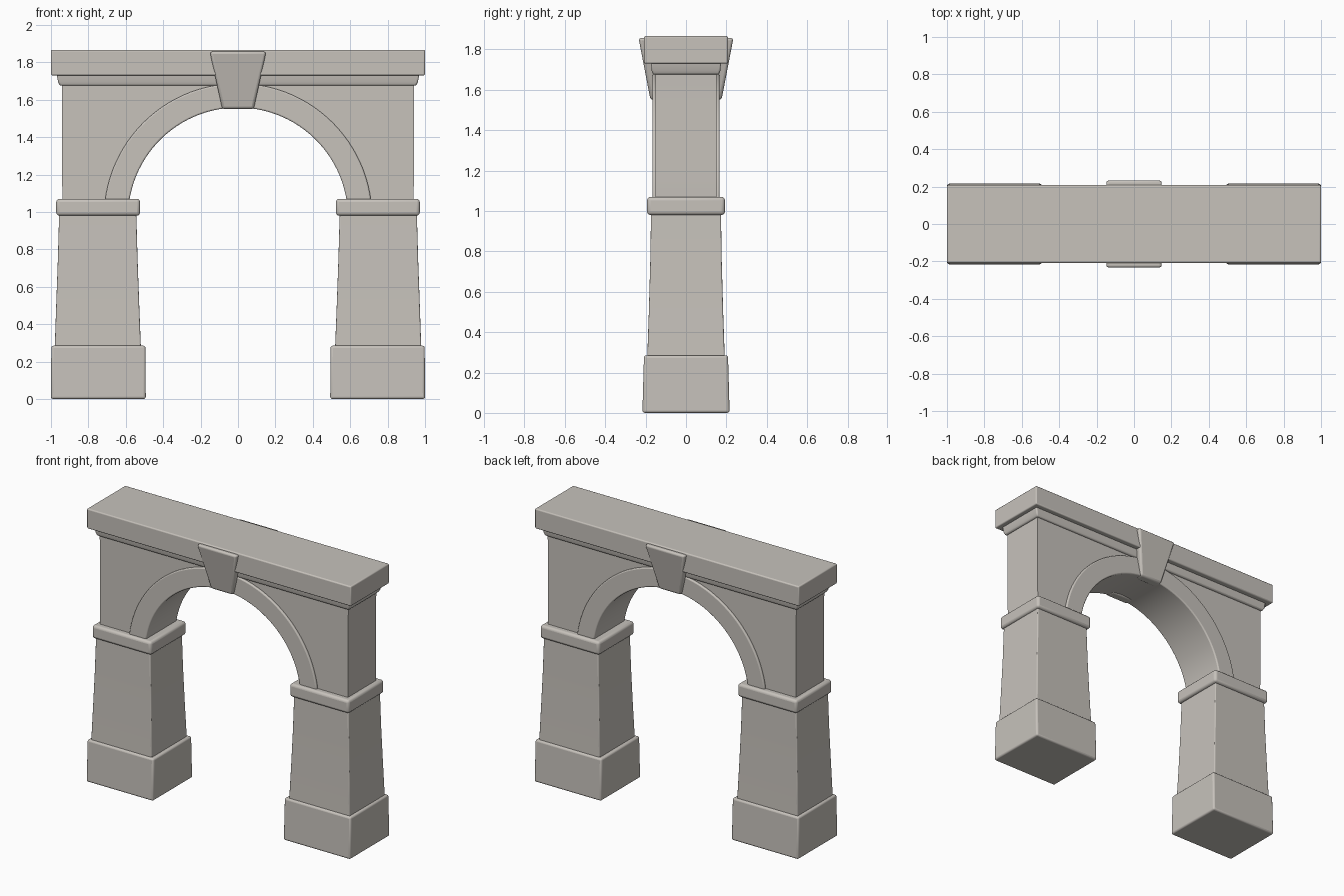
import bpy, bmesh, math

if "Cube" in bpy.data.objects:
    bpy.data.objects.remove(bpy.data.objects["Cube"])

stone = bpy.data.materials.new("warm grey stone")
stone.diffuse_color = (0.57, 0.54, 0.50, 1)
stone.use_nodes = True
stone.node_tree.nodes["Principled BSDF"].inputs["Base Color"].default_value = stone.diffuse_color


def finish(name, bm, bevel=0.0, segments=3):
    bmesh.ops.recalc_face_normals(bm, faces=bm.faces)
    mesh = bpy.data.meshes.new(name)
    bm.to_mesh(mesh)
    bm.free()
    obj = bpy.data.objects.new(name, mesh)
    bpy.context.collection.objects.link(obj)
    mesh.materials.append(stone)
    if bevel:
        mod = obj.modifiers.new("soft edges", 'BEVEL')
        mod.width = bevel
        mod.segments = segments
        mod.limit_method = 'ANGLE'
        mod.angle_limit = math.radians(40)
    bpy.ops.object.select_all(action='DESELECT')
    bpy.context.view_layer.objects.active = obj
    obj.select_set(True)
    bpy.ops.object.shade_smooth_by_angle(angle=math.radians(35))
    return obj


def stack(name, rings, bevel=0.0):
    """Block lofted through rectangles (z, x0, x1, y0, y1)."""
    bm = bmesh.new()
    loops = []
    for z, x0, x1, y0, y1 in rings:
        loops.append([bm.verts.new(p) for p in
                      ((x0, y0, z), (x1, y0, z), (x1, y1, z), (x0, y1, z))])
    for a, b in zip(loops, loops[1:]):
        for i in range(4):
            j = (i + 1) % 4
            bm.faces.new((a[i], a[j], b[j], b[i]))
    bm.faces.new(loops[0][::-1])
    bm.faces.new(loops[-1])
    return finish(name, bm, bevel)


def strip(name, inner, outer, y, bevel=0.0):
    """Solid between two matching x-z paths, from -y to y."""
    bm = bmesh.new()
    rows = [[bm.verts.new(p) for p in
             ((a[0], -y, a[1]), (b[0], -y, b[1]), (b[0], y, b[1]), (a[0], y, a[1]))]
            for a, b in zip(inner, outer)]
    for a, b in zip(rows, rows[1:]):
        for i in range(4):
            j = (i + 1) % 4
            bm.faces.new((a[i], a[j], b[j], b[i]))
    bm.faces.new(rows[0])
    bm.faces.new(rows[-1][::-1])
    return finish(name, bm, bevel)


def arc(radius, base, centre=0.97, n=48):
    start = math.asin((base - centre) / radius)
    return [(radius * math.cos(t), centre + radius * math.sin(t))
            for t in (start + (math.pi - 2 * start) * i / n for i in range(n + 1))]


# Piers: plinth, flared shaft and rounded capital on each side
for side, s in (("right", 1), ("left", -1)):
    def block(part, rings, bevel):
        stack(f"{side}_{part}",
              [(z, *sorted((s * a, s * b)), -y, y) for z, a, b, y in rings], bevel)
    block("plinth", [(0, 0.493, 1.0, 0.216), (0.285, 0.495, 0.998, 0.208)], 0.012)
    block("shaft", [(0.27, 0.519, 0.98, 0.192), (0.50, 0.528, 0.972, 0.184),
                    (0.75, 0.537, 0.963, 0.177), (1.0, 0.544, 0.956, 0.173)], 0.006)
    block("capital", [(0.98, 0.524, 0.972, 0.193), (1.07, 0.524, 0.972, 0.193)], 0.017)

# Spandrel wall around the arch
path = arc(0.64, 1.05)
edge = []
for x, z in path:
    k = min(0.94 / max(abs(x), 1e-6), (1.74 - 0.97) / max(z - 0.97, 1e-6))
    edge.append((x * k, 0.97 + (z - 0.97) * k))
# snap points at the corners and feet so the outline is rectangular
for sx in (1, -1):
    i = min(range(len(edge)), key=lambda n: math.dist(edge[n], (sx * 0.94, 1.74)))
    edge[i] = (sx * 0.945, 1.74)
edge[0], edge[-1] = (0.937, 1.05), (-0.937, 1.05)
strip("spandrel_wall", path, edge, 0.151)

# Raised arch ring
strip("arch_ring", arc(0.588, 1.06), arc(0.717, 1.06), 0.166, 0.008)

# Moulding and top slab
stack("moulding", [(1.675, -0.952, 0.952, -0.163, 0.163),
                   (1.695, -0.962, 0.962, -0.170, 0.170),
                   (1.74, -0.970, 0.970, -0.174, 0.174)], 0.008)
stack("top_slab", [(1.73, -1, 1, -0.208, 0.208), (1.866, -1, 1, -0.208, 0.208)], 0.008)

# Keystones on both faces, leaning outwards
for side, s in (("front", -1), ("back", 1)):
    stack(f"{side}_keystone",
          [(1.55, -0.084, 0.084, *sorted((s * 0.11, s * 0.176))),
           (1.857, -0.151, 0.151, *sorted((s * 0.11, s * 0.235)))], 0.014)
